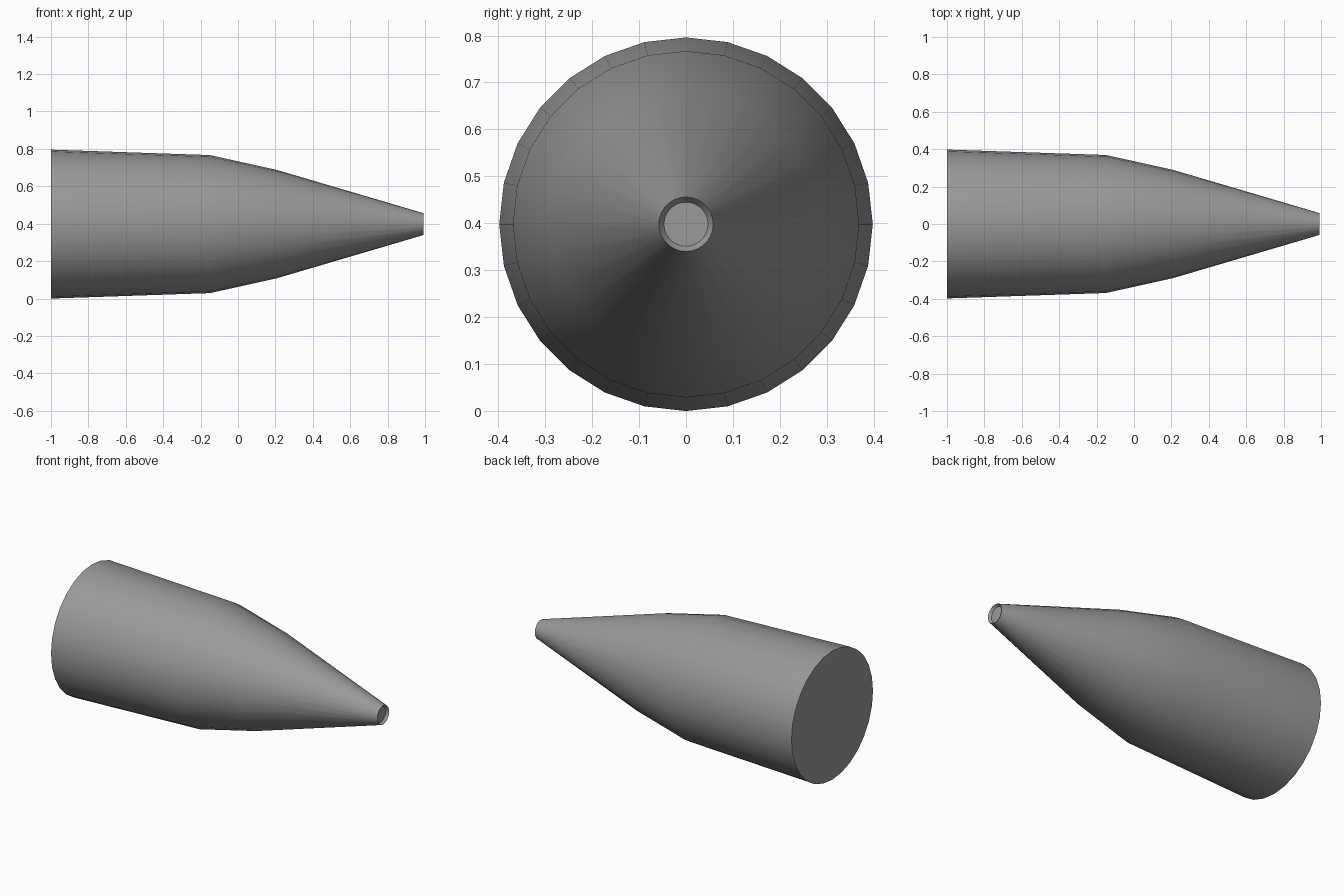
import bpy, bmesh, math

if "Cube" in bpy.data.objects:
    bpy.data.objects.remove(bpy.data.objects["Cube"])

SIDES = 28
AXIS_Z = 0.398
# Body profile (x, radius): flat rear, gently tapering barrel, shoulder, cone, dished tip
PROFILE = [(-1.0, 0.398), (-0.15, 0.369), (0.21, 0.289), (0.993, 0.058),
           (0.977, 0.047)]


def ring(bm, x, r):
    return [bm.verts.new((x, r * math.cos(2 * math.pi * i / SIDES),
                          AXIS_Z + r * math.sin(2 * math.pi * i / SIDES)))
            for i in range(SIDES)]


# Revolve the profile around the x axis and cap both ends
bm = bmesh.new()
rings = [ring(bm, x, r) for x, r in PROFILE]
for a, b in zip(rings, rings[1:]):
    for i in range(SIDES):
        j = (i + 1) % SIDES
        bm.faces.new((a[i], a[j], b[j], b[i]))
bm.faces.new(rings[0])
bm.faces.new(rings[-1])
bmesh.ops.recalc_face_normals(bm, faces=bm.faces)

mesh = bpy.data.meshes.new("tapered_body")
bm.to_mesh(mesh)
bm.free()
body = bpy.data.objects.new("tapered_body", mesh)
bpy.context.collection.objects.link(body)

# Dark grey finish
grey = bpy.data.materials.new("dark_grey")
grey.diffuse_color = (0.32, 0.32, 0.32, 1.0)
grey.use_nodes = True
grey.node_tree.nodes["Principled BSDF"].inputs["Base Color"].default_value = grey.diffuse_color
mesh.materials.append(grey)

# Smooth sides, crisp rear edge and rim
bpy.context.view_layer.objects.active = body
body.select_set(True)
bpy.ops.object.shade_smooth_by_angle(angle=math.radians(30))
